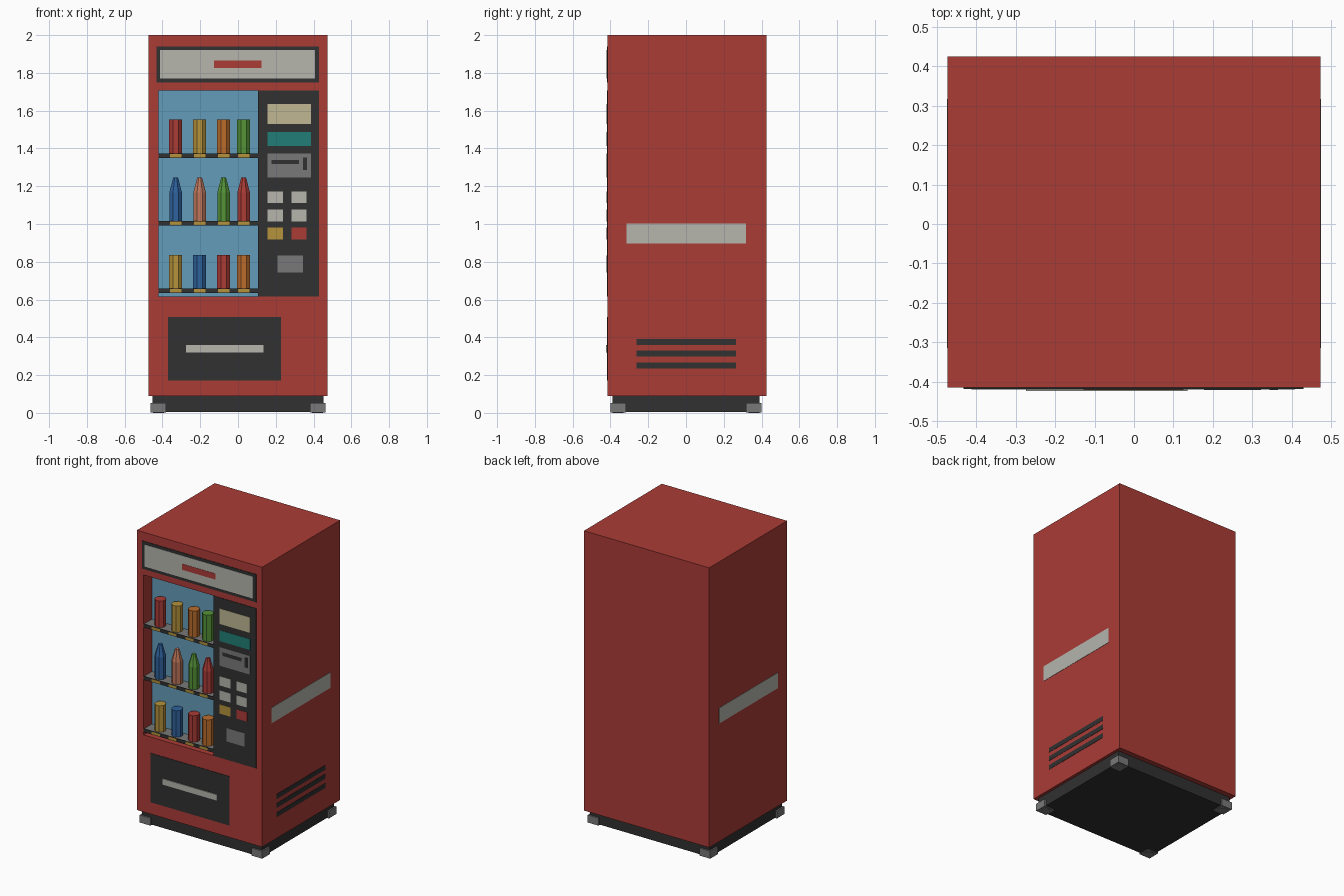
import bpy, bmesh, math

if "Cube" in bpy.data.objects:
    bpy.data.objects.remove(bpy.data.objects["Cube"])

FRONT, BACK, SIDE = -0.415, 0.425, 0.473


def paint(name, r, g, b):
    m = bpy.data.materials.new(name)
    m.diffuse_color = [(c / 255) ** 2.2 for c in (r, g, b)] + [1]
    m.use_nodes = True
    m.node_tree.nodes["Principled BSDF"].inputs["Base Color"].default_value = m.diffuse_color
    return m


RED = paint("red", 170, 62, 57)
DARK = paint("dark", 52, 52, 52)
PALE = paint("pale", 180, 180, 172)
GREY = paint("grey", 120, 120, 120)
BLUE = paint("window_blue", 100, 155, 185)
CREAM = paint("cream", 190, 182, 145)
TEAL = paint("teal", 38, 125, 118)
YELLOW = paint("yellow", 180, 145, 62)
NAVY = paint("drink_blue", 50, 98, 155)
ORANGE = paint("orange", 185, 108, 48)
GREEN = paint("green", 85, 145, 58)
PINK = paint("salmon", 190, 118, 92)


def finish(name, bm, mat):
    bmesh.ops.recalc_face_normals(bm, faces=bm.faces)
    me = bpy.data.meshes.new(name)
    bm.to_mesh(me)
    bm.free()
    me.materials.append(mat)
    ob = bpy.data.objects.new(name, me)
    bpy.context.collection.objects.link(ob)
    return ob


def box(name, x, y, z, mat):
    bm = bmesh.new()
    bmesh.ops.create_cube(bm, size=1)
    for v in bm.verts:
        v.co = [(a + b) / 2 + c * (b - a) for (a, b), c in zip((x, y, z), v.co)]
    return finish(name, bm, mat)


def plate(name, x, z, layer, mat):
    """Thin plate on the front; each layer stands a little further out."""
    return box(name, x, (FRONT - 0.003 - 0.0018 * layer, FRONT + 0.002), z, mat)


def loft(name, rings, mat):
    """Skin a list of equal-sized point rings and cap both ends."""
    bm = bmesh.new()
    vs = [[bm.verts.new(p) for p in ring] for ring in rings]
    n = len(vs[0])
    for a, b in zip(vs, vs[1:]):
        for i in range(n):
            j = (i + 1) % n
            bm.faces.new((a[i], a[j], b[j], b[i]))
    bm.faces.new(vs[0])
    bm.faces.new(vs[-1])
    return finish(name, bm, mat)


def turned(name, x, y, profile, mat, sides=8):
    rings = []
    for r, z in profile:
        angles = [2 * math.pi * (i + 0.5) / sides for i in range(sides)]
        rings.append([(x + r * math.cos(a), y + r * math.sin(a), z) for a in angles])
    return loft(name, rings, mat)


def rect(x, z, y):
    return [(x[0], y, z[0]), (x[1], y, z[0]), (x[1], y, z[1]), (x[0], y, z[1])]


# Cabinet with the display recess
WX, WZ, WY = (-0.422, 0.107), (0.616, 1.708), -0.322
outer = ((-SIDE, SIDE), (0.09, 2.0))
loft("cabinet", [rect(*outer, BACK), rect(*outer, FRONT),
                 rect(WX, WZ, FRONT), rect(WX, WZ, WY)], RED)
box("display_back", WX, (WY - 0.003, WY + 0.002), WZ, BLUE)

# Plinth and feet
box("plinth", (-0.453, 0.453), (-0.39, 0.39), (0.006, 0.092), DARK)
for sx in (-1, 1):
    for sy in (-1, 1):
        fx, fy = sorted((sx * 0.382, sx * 0.463)), sorted((sy * 0.318, sy * 0.4))
        box("foot", fx, fy, (0.002, 0.053), GREY)
        turned("foot_pad", sx * 0.422, sy * 0.359, [(0.03, 0), (0.03, 0.01)], GREY, 12)

# Header sign
plate("sign_frame", (-0.432, 0.43), (1.75, 1.94), 0, DARK)
plate("sign_panel", (-0.412, 0.408), (1.77, 1.92), 1, PALE)
plate("sign_stripe", (-0.128, 0.125), (1.825, 1.865), 2, RED)

# Shelves with price tags and drinks
rows = [
    (1.372, "can", (RED, YELLOW, ORANGE, GREEN)),
    (1.015, "bottle", (NAVY, PINK, GREEN, RED)),
    (0.657, "can", (YELLOW, NAVY, RED, ORANGE)),
]
shapes = {
    "can": [(0.037, 0), (0.037, 0.18)],
    "bottle": [(0.036, 0), (0.036, 0.152), (0.014, 0.23)],
}
for top, kind, mats in rows:
    box("shelf", WX, (FRONT + 0.006, WY), (top - 0.02, top), GREY)
    box("shelf_lip", WX, (FRONT + 0.001, FRONT + 0.007), (top - 0.022, top + 0.001), DARK)
    for x, mat in zip((-0.33, -0.203, -0.076, 0.03), mats):
        box("price_tag", (x - 0.031, x + 0.031), (FRONT - 0.001, FRONT + 0.003),
            (top - 0.02, top - 0.001), YELLOW)
        turned(kind, x, -0.366, [(r, top + h) for r, h in shapes[kind]], mat)

# Control panel
plate("control_panel", (0.107, 0.43), WZ, 0, DARK)
plate("menu_card", (0.156, 0.386), (1.53, 1.635), 1, CREAM)
plate("screen", (0.156, 0.386), (1.413, 1.487), 1, TEAL)
plate("payment_plate", (0.156, 0.386), (1.245, 1.373), 1, GREY)
plate("note_slot", (0.177, 0.322), (1.318, 1.34), 2, DARK)
plate("coin_slot", (0.344, 0.365), (1.286, 1.353), 2, DARK)
for z, mats in ((1.11, (PALE, PALE)), (1.014, (PALE, PALE)), (0.918, (YELLOW, RED))):
    for x, mat in zip((0.156, 0.282), mats):
        plate("button", (x, x + 0.081), (z, z + 0.063), 1, mat)
plate("coin_return", (0.208, 0.343), (0.742, 0.834), 1, GREY)

# Delivery flap
plate("delivery_flap", (-0.37, 0.228), (0.172, 0.507), 0, DARK)
plate("flap_handle", (-0.274, 0.136), (0.32, 0.36), 3, PALE)

# Side stripes on both sides, vents on the right side
for s in (-1, 1):
    box("side_stripe", sorted((s * (SIDE - 0.002), s * (SIDE + 0.002))),
        (-0.315, 0.317), (0.897, 1.003), PALE)
for z in (0.235, 0.298, 0.359):
    box("vent_slot", (SIDE - 0.002, SIDE + 0.002), (-0.262, 0.264), (z, z + 0.032), DARK)
